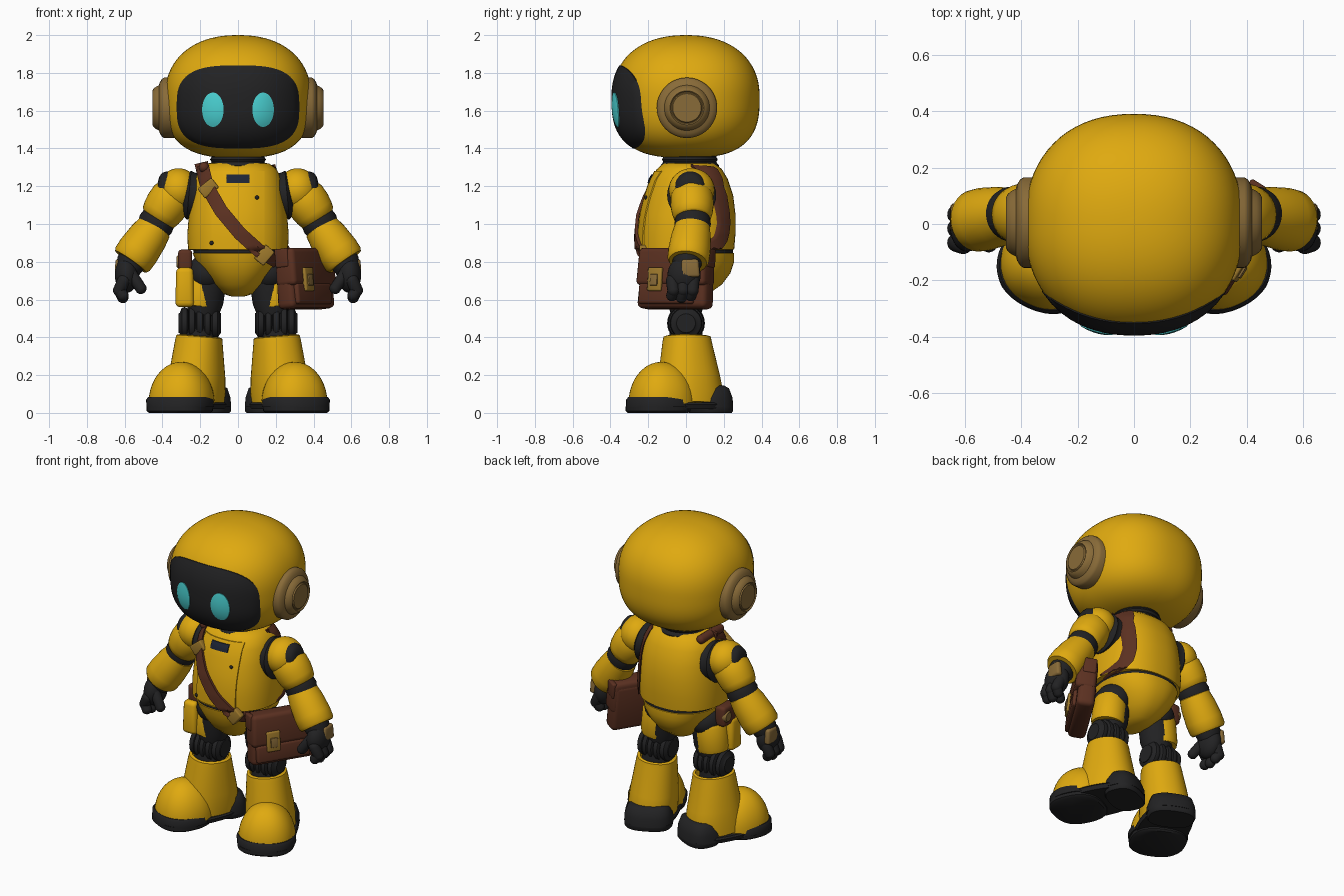
import bpy, bmesh, math
from mathutils import Matrix, Vector

cube = bpy.data.objects.get("Cube")
if cube:
    bpy.data.objects.remove(cube)


def material(name, *rgb):
    m = bpy.data.materials.new(name)
    m.use_nodes = True
    m.diffuse_color = (*rgb, 1)
    m.node_tree.nodes["Principled BSDF"].inputs["Base Color"].default_value = (*rgb, 1)
    return m


YELLOW = material("yellow paint", 0.74, 0.4, 0.005)
BLACK = material("black rubber", 0.016, 0.016, 0.017)
NAVY = material("navy badge", 0.012, 0.018, 0.035)
CYAN = material("cyan glow", 0.07, 0.65, 0.66)
LEATHER = material("brown leather", 0.105, 0.03, 0.015)
TAN = material("tan metal", 0.25, 0.147, 0.04)
BRASS = material("brass", 0.34, 0.19, 0.025)


def finish(name, bm, mat, matrix=None, sharp=0.75):
    bmesh.ops.recalc_face_normals(bm, faces=bm.faces)
    mesh = bpy.data.meshes.new(name)
    bm.to_mesh(mesh)
    bm.free()
    mesh.materials.append(mat)
    mesh.shade_smooth()
    mesh.set_sharp_from_angle(angle=sharp)
    ob = bpy.data.objects.new(name, mesh)
    bpy.context.collection.objects.link(ob)
    if matrix:
        ob.matrix_world = matrix
    return ob


def loft(name, rings, mat, matrix=None, p=2.0, n=40):
    """Superellipse rings given as (z, half width, front y, back y)."""
    bm = bmesh.new()
    loops = []
    for z, rx, yf, yb in rings:
        loop = []
        for i in range(n):
            a = math.tau * i / n
            c, s = math.cos(a), math.sin(a)
            x = rx * math.copysign(abs(c) ** (2 / p), c)
            y = (yf + yb) / 2 + (yb - yf) / 2 * math.copysign(abs(s) ** (2 / p), s)
            loop.append(bm.verts.new((x, y, z)))
        loops.append(loop)
    for a, b in zip(loops, loops[1:]):
        for i in range(n):
            j = (i + 1) % n
            bm.faces.new((a[i], a[j], b[j], b[i]))
    bm.faces.new(loops[0])
    bm.faces.new(loops[-1])
    return finish(name, bm, mat, matrix)


def tube(name, a, b, profile, mat, n=32):
    """Round part from a to b; profile holds (fraction of length, radius)."""
    a, b = Vector(a), Vector(b)
    d = b - a
    m = Matrix.Translation(a) @ d.to_track_quat("Z", "Y").to_matrix().to_4x4()
    return loft(name, [(t * d.length, r, -r, r) for t, r in profile], mat, m, n=n)


def ball(name, loc, size, mat):
    bm = bmesh.new()
    bmesh.ops.create_uvsphere(bm, u_segments=28, v_segments=16, radius=1)
    bmesh.ops.transform(bm, matrix=Matrix.Translation(loc) @ Matrix.Diagonal((*size, 1)), verts=bm.verts)
    return finish(name, bm, mat)


def capsule(name, a, b, r, mat):
    length = (Vector(b) - Vector(a)).length
    prof = []
    for k in range(13):
        u = -math.pi / 2 + math.pi * k / 12
        prof.append(((r * math.sin(u) + (length if k > 6 else 0)) / length, max(r * math.cos(u), 0.001)))
    return tube(name, a, b, prof, mat, 16)


def box(name, loc, size, mat, matrix=None, bevel=0.02, taper=1.0):
    bm = bmesh.new()
    bmesh.ops.create_cube(bm, size=1)
    for v in bm.verts:
        k = taper if v.co.z > 0 else 1
        v.co = Vector((v.co.x * size[0] * k, v.co.y * size[1] * k, v.co.z * size[2])) + Vector(loc)
    bmesh.ops.bevel(bm, geom=bm.edges[:], offset=bevel, segments=3, affect="EDGES", profile=0.5)
    return finish(name, bm, mat, matrix)


# Head: rounded helmet, with a front surface that the visor and eyes follow
HX, HY, HZ, HP = 0.387, 0.39, 1.67, 2.25


def head_scale(z):
    d, p = ((z - HZ) / 0.33, 2.25) if z > HZ else ((HZ - z) / 0.32, 2.8)
    return max(1 - min(d, 1) ** p, 0) ** (1 / p)


def head_y(x, z):
    k = max(head_scale(z), 0.01)
    return -HY * k * max(1 - (abs(x) / (HX * k)) ** HP, 0) ** (1 / HP)


rings = []
for i in range(41):
    u = -math.cos(math.pi * i / 40)
    z = HZ + u * (0.33 if u > 0 else 0.32)
    k = max(head_scale(z), 0.01)
    rings.append((z, HX * k, -HY * k, HY * k))
loft("helmet", rings, YELLOW, p=HP, n=72)


def face_patch(name, cx, cz, a, b, p, lift, dome, mat):
    """Curved plate lying on the helmet front."""
    bm = bmesh.new()
    n, m = 56, 10
    grid = []
    for r in range(1, m + 2):
        f = min(r, m) / m
        row = []
        for i in range(n):
            t = math.tau * i / n
            c, s = math.cos(t), math.sin(t)
            x = cx + f * a * math.copysign(abs(c) ** (2 / p), c)
            z = cz + f * b * math.copysign(abs(s) ** (2 / p), s)
            y = head_y(x, z) - lift - dome * (1 - f * f) + (0.03 if r > m else 0)
            row.append(bm.verts.new((x, y, z)))
        grid.append(row)
    bm.faces.new(grid[0])
    for q, w in zip(grid, grid[1:]):
        for i in range(n):
            j = (i + 1) % n
            bm.faces.new((q[i], q[j], w[j], w[i]))
    return finish(name, bm, mat)


face_patch("visor", 0, 1.62, 0.325, 0.22, 3.0, 0.005, 0, BLACK)
for side, s in (("left", 1), ("right", -1)):
    face_patch(side + "_eye", s * 0.133, 1.605, 0.057, 0.091, 2, 0.009, 0.005, CYAN)
    tube(side + "_ear_disc", (s * 0.33, 0.005, 1.615), (s * 0.453, 0.005, 1.615),
         [(0, .16), (.5, .16), (.6, .152), (.68, .135), (.72, .12), (.85, .112), (.96, .1),
          (1, .09), (.95, .084), (.95, .08), (1, .075), (1, .002)], TAN, 48)

# Neck with stacked rings
tube("neck", (0, 0.02, 1.27), (0, 0.02, 1.40),
     [(0, .15), (.3, .155), (.4, .145), (.45, .14), (.55, .148), (.65, .14), (.75, .146), (1, .14)], BLACK)

# Body: chest shell, waist groove and rounded pelvis
BODY = [(0.615, .03, -.06, .06), (0.63, .08, -.11, .12), (0.68, .135, -.17, .19), (0.74, .185, -.21, .235),
        (0.80, .222, -.235, .255), (0.845, .24, -.245, .255), (0.85, .23, -.23, .235), (0.86, .23, -.23, .235),
        (0.865, .265, -.25, .255), (0.95, .268, -.25, .262), (1.05, .26, -.24, .262), (1.15, .247, -.215, .25),
        (1.24, .23, -.185, .22), (1.29, .205, -.155, .19), (1.32, .165, -.12, .155), (1.325, .13, -.1, .13)]
loft("body", BODY, YELLOW, p=2.3, n=64)
loft("waist_seam", [(.846, .236, -.24, .25), (.864, .236, -.24, .25)], BLACK, p=2.3, n=64)


def body_y(x, z, back):
    z = min(max(z, BODY[0][0]), BODY[-1][0])
    for a, b in zip(BODY, BODY[1:]):
        if a[0] <= z <= b[0]:
            t = (z - a[0]) / (b[0] - a[0])
            rx, yf, yb = (a[i] + (b[i] - a[i]) * t for i in (1, 2, 3))
            k = max(1 - min(abs(x) / rx, 1) ** 2.3, 0) ** (1 / 2.3)
            return (yf + yb) / 2 + (yb - yf) / 2 * (k if back else -k)


def band(name, path, width, mat, back=False, lift=0.004, thick=0.012, steps=8, cols=6):
    """Ribbon draped on the body along (x, z) points."""
    pts = [Vector(a).lerp(Vector(b), i / steps) for a, b in zip(path, path[1:]) for i in range(steps)]
    pts.append(Vector(path[-1]))
    bm = bmesh.new()
    rows = []
    for i, p in enumerate(pts):
        d = (pts[min(i + 3, len(pts) - 1)] - pts[max(i - 3, 0)]).normalized()
        side = Vector((-d.y, d.x)) * width
        row = []
        for c in range(cols + 1):
            q = p + side * (c / cols - 0.5)
            y = body_y(q.x, q.y, back)
            row.append(bm.verts.new((q.x, y + (lift if back else -lift), q.y)))
        rows.append(row)
    outer = [[bm.verts.new(v.co + Vector((0, thick if back else -thick, 0))) for v in row] for row in rows]
    for layer in (rows, outer):
        for a, b in zip(layer, layer[1:]):
            for i in range(cols):
                bm.faces.new((a[i], a[i + 1], b[i + 1], b[i]))
    edge = lambda g: g[0] + [r[-1] for r in g[1:]] + g[-1][-2::-1] + [r[0] for r in g[-2:0:-1]]
    a, b = edge(rows), edge(outer)
    for i in range(len(a)):
        j = (i + 1) % len(a)
        bm.faces.new((a[i], a[j], b[j], b[i]))
    return finish(name, bm, mat)


band("chest_panel", [(0, 1.28), (0, 0.875)], 0.28, YELLOW, lift=0, thick=0.007)
band("collar_badge", [(-0.062, 1.24), (0.062, 1.24)], 0.045, NAVY, lift=0.006, thick=0.006)
for x, z in ((0.1, 1.14), (-0.14, 0.9)):
    ball("chest_rivet", (x, body_y(x, z, False) - 0.008, z), (0.011, 0.008, 0.011), BLACK)
band("front_strap", [(-.195, 1.325), (-.165, 1.2), (-.09, 1.07), (.01, .95), (.11, .86), (.21, .8)], 0.072, LEATHER,
     lift=0.008, thick=0.016)
band("back_strap", [(.17, 1.31), (.2, 1.2), (.2, 1.0), (.215, .92), (.25, .86)], 0.055, LEATHER, True, lift=0.008)
for x, z, tilt in ((-0.158, 1.19, 0.9), (0.14, 0.835, 0.7)):
    m = Matrix.Translation((x, body_y(x, z, False) - 0.02, z)) @ Matrix.Rotation(tilt, 4, "Y")
    box("strap_buckle", (0, 0, 0), (0.065, 0.04, 0.095), BRASS, m, 0.008)
capsule("shoulder_strap", (-0.18, -0.09, 1.3), (-0.18, 0.1, 1.3), 0.028, LEATHER)

# Arms
for side, s in (("left", 1), ("right", -1)):
    P = lambda x, y, z: (s * x, y, z)
    tube(side + "_shoulder_joint", P(.18, .03, 1.145), P(.287, .03, 1.155),
         [(0, .1), (.3, .128), (.5, .12), (.75, .13), (1, .1)], BLACK)
    ball(side + "_shoulder", P(.315, .03, 1.18), (.11, .122, .115), YELLOW)
    tube(side + "_upper_arm", P(.33, .03, 1.17), P(.428, .035, 1.025),
         [(0, .1), (.2, .113), (.5, .114), (.75, .108), (.95, .098), (1, .085)], YELLOW)
    tube(side + "_shoulder_patch", P(.34, .025, 1.19), P(.426, .02, 1.207),
         [(0, .083), (.6, .08), (.85, .068), (.97, .05), (1, .03), (1, .002)], BLACK)
    tube(side + "_elbow", P(.40, .035, 1.06), P(.465, .035, .95), [(0, .085), (.3, .092), (.55, .097), (1, .08)], BLACK)
    tube(side + "_forearm", P(.435, .035, .99), P(.568, .01, .80),
         [(0, .08), (.03, .093), (.3, .105), (.7, .112), (.93, .11), (1, .1), (1, .07)], YELLOW)
    tube(side + "_wrist", P(.55, .01, .83), P(.585, 0, .755), [(0, .075), (.5, .078), (1, .065)], BLACK)
    ball(side + "_palm", P(.59, -.01, .73), (.062, .088, .095), BLACK)
    for y, z in ((-.066, .622), (-.016, .612), (.034, .622)):
        capsule(side + "_finger", P(.605, y * 1.1, .7), P(.628, y, .65), .034, BLACK)
        capsule(side + "_fingertip", P(.628, y, .65), P(.61, y - .008, z), .031, BLACK)
    capsule(side + "_thumb", P(.565, -.05, .735), P(.515, -.07, .66), .031, BLACK)
    box(side + "_hand_plate", P(.632, .022, .766), (.04, .105, .095), TAN, None, .015, .85)

    # Legs
    ball(side + "_hip", P(.165, 0, .74), (.105, .125, .1), BLACK)
    tube(side + "_thigh_core", P(.155, 0, .74), P(.185, 0, .52), [(0, .1), (.7, .098), (1, .08)], BLACK)
    tube(side + "_thigh_armor", P(.185, .01, .735), P(.203, 0, .56),
         [(0, .07), (0, .092), (.1, .1), (.85, .104), (1, .098), (1, .07)], YELLOW)
    ribs = [(0, .002), (0, .055), (.02, .055)]
    for i, r in enumerate((.085, .096, .1, .096, .085)):
        t = .05 + i * .18
        ribs += [(t, r - .018), (t + .03, r - .004), (t + .09, r), (t + .15, r - .004), (t + .18, r - .018)]
    tube(side + "_knee", P(.09, 0, .475), P(.315, 0, .475), ribs + [(.97, .055), (1, .05), (1, .002)], BLACK)
    tube(side + "_ankle", P(.2, 0, .47), P(.21, 0, .36), [(0, .08), (1, .095)], BLACK)

    # Boots, toes turned outward, shafts leaning in
    M = Matrix.Translation((s * .24, 0, 0)) @ Matrix.Rotation(s * math.radians(25), 4, "Z")
    lean = Matrix.Translation((s * .24, 0, 0)) @ Matrix.Rotation(-s * .08, 4, "Y") @ Matrix.Rotation(s * .43, 4, "Z")
    loft(side + "_boot_shaft", [(.05, .145, -.17, .2), (.12, .147, -.16, .2), (.2, .142, -.145, .182),
                                (.38, .122, -.122, .135), (.405, .118, -.117, .13), (.41, .1, -.1, .115),
                                (.37, .09, -.09, .105)], YELLOW, lean, 2.2)
    dome = [(.05 + .22 * math.sin(a), .17 * math.cos(a), -.145 - .17 * math.cos(a), -.145 + .18 * math.cos(a))
            for a in (math.pi / 2 * i / 10 * .995 for i in range(11))]
    loft(side + "_boot_toe", dome, YELLOW, M, 2.2)
    loft(side + "_sole", [(.02, .155, -.315, .235), (.045, .163, -.322, .243), (.055, .155, -.315, .235)],
         BLACK, M, 2.4)
    loft(side + "_toe_tread", [(0, .155, -.315, -.01), (.01, .168, -.325, 0), (.035, .168, -.325, 0)], BLACK, M, 2.5)
    loft(side + "_heel_tread", [(0, .135, .045, .24), (.01, .143, .04, .247), (.035, .143, .04, .247)], BLACK, M, 2.6)
    loft(side + "_toe_bumper", [(.03, .175, -.327, .02), (.07, .176, -.325, 0), (.083, .165, -.314, -.02)],
         BLACK, M, 2.25)
    loft(side + "_heel_guard", [(.03, .147, .01, .25), (.08, .143, .03, .245), (.13, .125, .07, .225),
                                (.145, .1, .09, .2)], BLACK, M, 2.5)

# Satchel hung on the left hip
B = (Matrix.Translation((.35, -.05, .71)) @ Matrix.Rotation(math.radians(58), 4, "Z")
     @ Matrix.Rotation(math.radians(-6), 4, "X"))
box("satchel_body", (0, 0, -.01), (.43, .11, .3), LEATHER, B, .03, .94)
box("satchel_flap", (0, -.012, .06), (.43, .125, .2), LEATHER, B, .025, .96)
box("satchel_pocket", (-.02, -.055, -.085), (.34, .04, .11), LEATHER, B, .015)
box("satchel_buckle", (-.085, -.077, -.01), (.085, .025, .125), BRASS, B, .008)
box("satchel_clasp", (-.085, -.091, -.015), (.045, .012, .06), TAN, B, .004)
for x in (-.2, .2):
    box("satchel_strap_loop", (x, 0, .11), (.03, .08, .1), LEATHER, B, .01)

# Pouch and holster on the right hip
box("holster", (-.282, -.06, .665), (.1, .11, .21), YELLOW, None, .025, .9)
box("holster_pouch", (-.28, -.01, .8), (.075, .13, .13), LEATHER, None, .02)
tube("pouch_button", (-.3, .02, .8), (-.325, .02, .8), [(0, .035), (.7, .035), (1, .028), (1, .002)], TAN)
